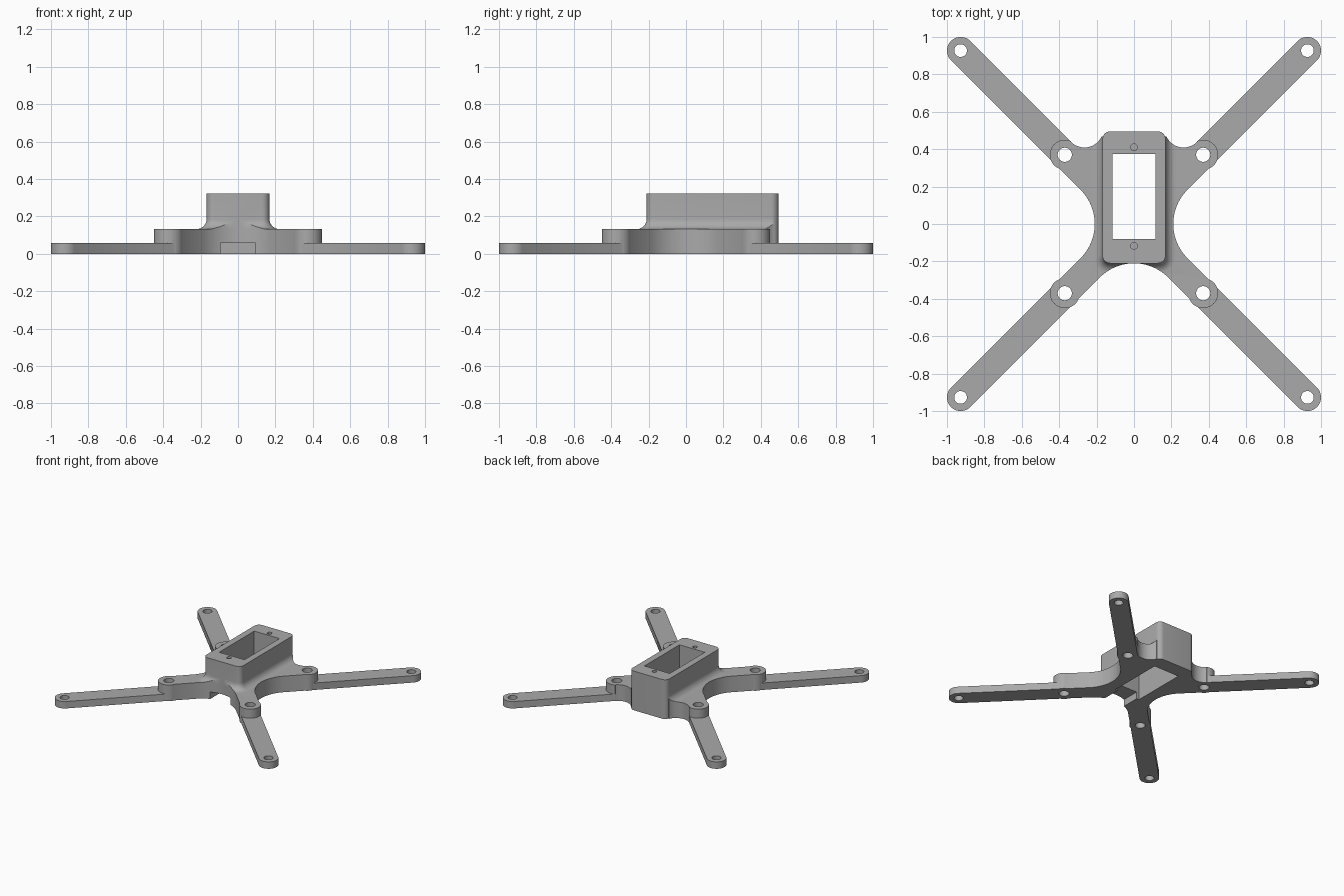
import bpy, bmesh
from math import sin, cos, radians, pi

old = bpy.data.objects.get("Cube")
if old:
    bpy.data.objects.remove(old, do_unlink=True)

grey = bpy.data.materials.new("plain grey")
grey.use_nodes = True
COLOUR = (0.4, 0.4, 0.4, 1)
grey.diffuse_color = COLOUR
grey.node_tree.nodes["Principled BSDF"].inputs["Base Color"].default_value = COLOUR

ARM_TOP, HUB_TOP, TOWER_TOP = 0.057, 0.132, 0.322
HALF = 0.073            # half width of an arm
TIP, MOUNT = 0.927, 0.37  # hole positions along the diagonals


def arc(cx, cy, r, start, end, n=16):
    steps = [radians(start + (end - start) * i / n) for i in range(n + 1)]
    return [(cx + r * cos(a), cy + r * sin(a)) for a in steps]


def loft(name, rings):
    """Solid through (outline, z) rings that all have the same point count."""
    bm = bmesh.new()
    loops = [[bm.verts.new((x, y, z)) for x, y in pts] for pts, z in rings]
    for low, high in zip(loops, loops[1:]):
        for i in range(len(low)):
            j = (i + 1) % len(low)
            bm.faces.new((low[i], low[j], high[j], high[i]))
    bm.faces.new(loops[0][::-1])
    bm.faces.new(loops[-1])
    bmesh.ops.recalc_face_normals(bm, faces=bm.faces)
    mesh = bpy.data.meshes.new(name)
    bm.to_mesh(mesh)
    bm.free()
    mesh.materials.append(grey)
    ob = bpy.data.objects.new(name, mesh)
    bpy.context.collection.objects.link(ob)
    return ob


def prism(name, outline, z0, z1):
    return loft(name, [(outline, z0), (outline, z1)])


def box(name, x0, x1, y0, y1, z0, z1):
    return prism(name, [(x0, y0), (x1, y0), (x1, y1), (x0, y1)], z0, z1)


def cylinder(name, x, y, r, z0, z1):
    return prism(name, arc(x, y, r, 0, 348.75, 31), z0, z1)


def combine(target, tool, operation):
    mod = target.modifiers.new("join", "BOOLEAN")
    mod.operation, mod.object, mod.solver = operation, tool, "EXACT"
    bpy.context.view_layer.objects.active = target
    bpy.ops.object.modifier_apply(modifier=mod.name)
    bpy.data.objects.remove(tool, do_unlink=True)


def tower_outline(grow=0.0):
    r = 0.04 + grow
    pts = []
    for x, y, a in ((0.128, -0.17, -90), (0.128, 0.455, 0),
                    (-0.128, 0.455, 90), (-0.128, -0.17, 180)):
        pts += arc(x, y, r, a, a + 90, 8)
    return pts


# Hub outline: concave sides, rounded mounts, small hollows beside the tower
right = (arc(0, -0.468, 0.258, 90, 45, 12)
         + arc(MOUNT, -MOUNT, 0.08, -159, 69, 24)
         + arc(0.468, 0, 0.258, 225, 135, 24)
         + arc(MOUNT, MOUNT, 0.08, -69, 115, 20)
         + arc(0.265, 0.509, 0.1, -45, -155, 16)
         + [(0.14, 0.467)])
left = [(-x, y) for x, y in reversed(right[1:])]
hub_outline = right + left

frame = prism("mounting_frame", hub_outline, 0, HUB_TOP)

# Four diagonal arms with round tips
for turn in (45, 135, 225, 315):
    c, s = cos(radians(turn)), sin(radians(turn))
    stadium = [(0.42, -HALF)] + arc(TIP * 2 ** 0.5, 0, HALF, -90, 90, 20) + [(0.42, HALF)]
    arm = prism("arm", [(x * c - y * s, x * s + y * c) for x, y in stadium], 0, ARM_TOP)
    combine(frame, arm, "UNION")

# Flared foot of the tower, trimmed to the hub outline
R = 0.055
rings = [(tower_outline(R), 0.08)]
for i in range(9):
    a = pi / 2 * i / 8
    rings.append((tower_outline(R * (1 - sin(a))), HUB_TOP + R * (1 - cos(a))))
foot = loft("tower_foot", rings)
combine(foot, prism("trim", hub_outline, 0.05, 0.3), "INTERSECT")
combine(frame, foot, "UNION")

# Tower
combine(frame, prism("tower", tower_outline(), 0, TOWER_TOP), "UNION")

# Pocket through the tower and cable slot below its front
combine(frame, box("pocket", -0.115, 0.115, -0.08, 0.375, -0.1, 0.5), "DIFFERENCE")
combine(frame, box("cable_slot", -0.093, 0.093, -0.4, 0.0, -0.1, ARM_TOP), "DIFFERENCE")

# Screw holes beside the pocket
for y in (0.41, -0.117):
    combine(frame, cylinder("screw_hole", 0, y, 0.018, 0.18, 0.5), "DIFFERENCE")

# Holes through the mounts and arm tips
for d, r in ((MOUNT, 0.038), (TIP, 0.034)):
    for sx in (-1, 1):
        for sy in (-1, 1):
            combine(frame, cylinder("hole", sx * d, sy * d, r, -0.1, 0.5), "DIFFERENCE")

bpy.ops.object.select_all(action="DESELECT")
frame.select_set(True)
bpy.context.view_layer.objects.active = frame
bpy.ops.object.shade_smooth_by_angle(angle=radians(30))
